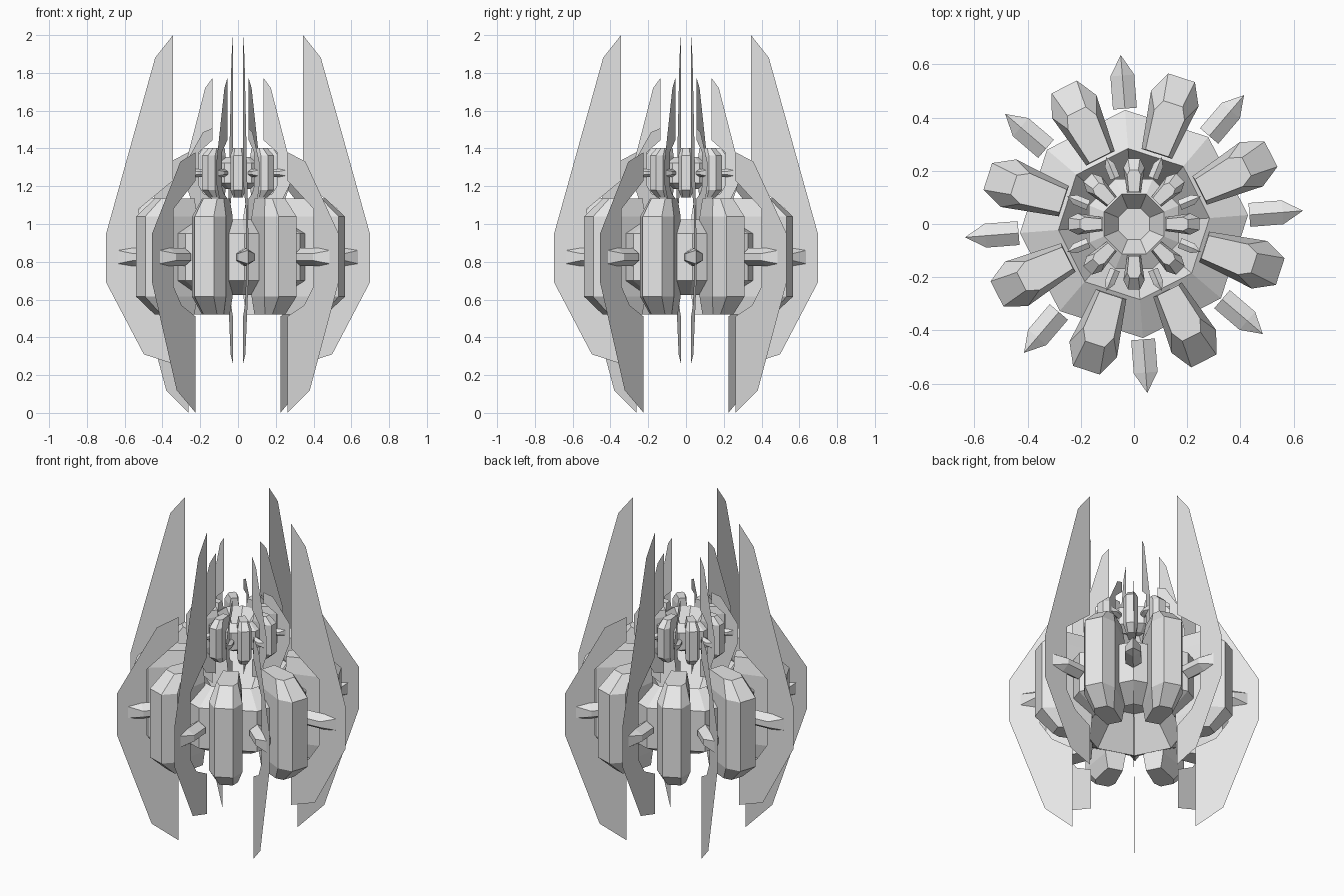
import bpy, bmesh, math
from mathutils import Matrix, Vector

if "Cube" in bpy.data.objects:
    bpy.data.objects.remove(bpy.data.objects["Cube"])

grey = bpy.data.materials.new("light grey")
grey.diffuse_color = (0.8, 0.8, 0.8, 1)
grey.use_nodes = True
grey.node_tree.nodes["Principled BSDF"].inputs["Base Color"].default_value = grey.diffuse_color
MID = 0.825  # mid height of the large ring, used as local origin


def finish(bm, name, mat, solid=True):
    if solid:
        bmesh.ops.recalc_face_normals(bm, faces=bm.faces)
    me = bpy.data.meshes.new(name)
    bm.to_mesh(me)
    bm.free()
    me.materials.append(grey)
    me.transform(mat)
    bpy.context.collection.objects.link(bpy.data.objects.new(name, me))


def loft(bm, rings, cap=True):
    """Skin closed rings of points; cap both ends if asked."""
    vs = [[bm.verts.new(p) for p in ring] for ring in rings]
    n = len(vs[0])
    for a, b in zip(vs, vs[1:]):
        for i in range(n):
            bm.faces.new((a[i], a[(i + 1) % n], b[(i + 1) % n], b[i]))
    if cap:
        bm.faces.new(vs[0][::-1])
        bm.faces.new(vs[-1])
    return vs


def core(name, mat):
    # eight-sided drum with a crater above and below, sharing one thin web
    bm = bmesh.new()
    prof = [(0.15, -0.01), (0.29, -0.2), (0.43, -0.125), (0.43, 0.125),
            (0.285, 0.2), (0.15, 0.01)]
    rings = [[(r * math.cos(k * math.pi / 4), r * math.sin(k * math.pi / 4), z)
              for k in range(8)] for r, z in prof]
    loft(bm, rings)
    finish(bm, name, mat)


def pod(name, mat):
    # upright six-sided pod with tapered ends
    bm = bmesh.new()
    full = [(0.578, -0.053), (0.578, 0.053), (0.496, 0.094),
            (0.277, 0.06), (0.277, -0.06), (0.496, -0.094)]
    tip = [(0.475, -0.038), (0.475, 0.038), (0.43, 0.06),
           (0.28, 0.045), (0.28, -0.045), (0.43, -0.06)]
    loft(bm, [[(x, y, z) for x, y in s] for s, z in
              ((tip, -0.305), (full, -0.21), (full, 0.215), (tip, 0.31))])
    finish(bm, name, mat)


def spike(name, mat):
    # six-sided bar narrowing to an upright edge
    bm = bmesh.new()
    sec = [(0, 0.048), (-0.045, 0.018), (-0.045, -0.018),
           (0, -0.048), (0.045, -0.018), (0.045, 0.018)]
    vs = loft(bm, [[(x, t, z) for t, z in sec] for x in (0.435, 0.56)], False)
    bm.faces.new(vs[0])
    s = vs[1]
    top = bm.verts.new((0.637, 0, 0.035))
    low = bm.verts.new((0.637, 0, -0.035))
    for a, b, c, d in ((s[0], s[1], s[2], s[3]), (s[0], s[5], s[4], s[3])):
        bm.faces.new((a, b, top))
        bm.faces.new((b, c, low, top))
        bm.faces.new((c, d, low))
    finish(bm, name, mat)


def fin(name, mat, outer):
    # sheet blade with a cut-out that clears the pods
    bm = bmesh.new()
    inner = [(0.345, 0.51), (0.46, 0.57), (0.526, 0.67), (0.526, 1.08), (0.345, 1.23)]
    bm.faces.new([bm.verts.new((x, 0, z - MID)) for x, z in outer + inner])
    finish(bm, name, mat, False)


TALL = [(0.345, 2.0), (0.44, 1.88), (0.70, 0.95), (0.70, 0.69), (0.50, 0.31), (0.345, 0.26)]
LOW = [(0.345, 1.38), (0.47, 1.33), (0.70, 0.95), (0.70, 0.69), (0.50, 0.12), (0.345, 0.0)]


def cluster(label, z, scale, angle):
    base = (Matrix.Translation((0, 0, z)) @ Matrix.Scale(scale, 4)
            @ Matrix.Rotation(math.radians(angle), 4, 'Z'))
    core(label + "_core", base)
    for k in range(8):
        turn = base @ Matrix.Rotation(k * math.pi / 4, 4, 'Z')
        half = turn @ Matrix.Rotation(math.pi / 8, 4, 'Z')
        pod(f"{label}_pod_{k}", half)
        spike(f"{label}_spike_{k}", turn)
        if k % 2 == 0:
            fin(f"{label}_tall_fin_{k}", turn, TALL)
        else:
            fin(f"{label}_low_fin_{k}", turn, LOW)


cluster("main", MID, 1.0, 4.5)
cluster("upper", 1.27, 0.427, -22.5)
